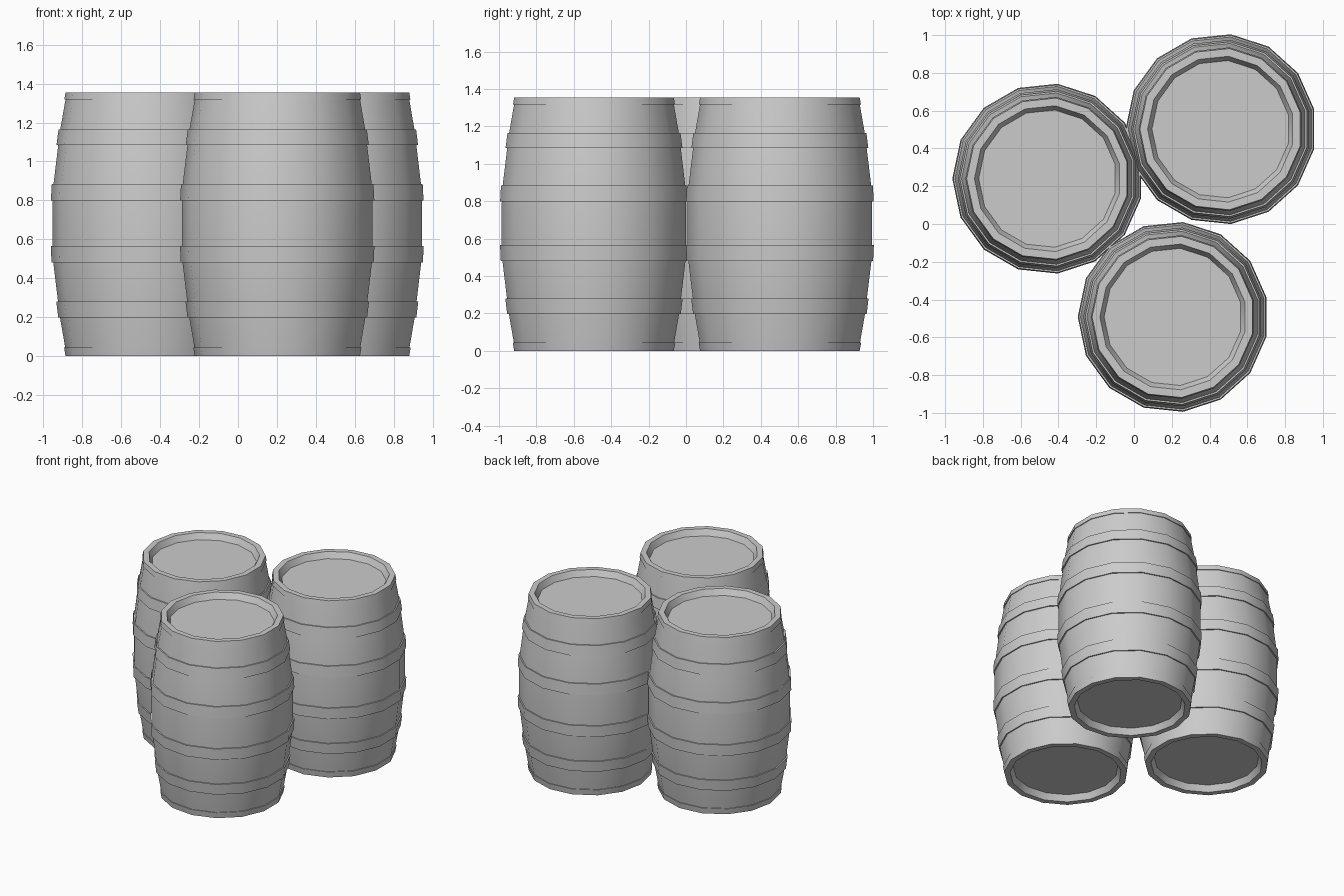
import bpy, bmesh, math

if "Cube" in bpy.data.objects:
    bpy.data.objects.remove(bpy.data.objects["Cube"])

SIDES = 15
HEIGHT = 1.355

# outer stave curve (z, radius)
STAVES = [(0.0, 0.423), (0.2, 0.458), (0.48, 0.492), (0.565, 0.496),
          (0.79, 0.496), (0.875, 0.492), (1.155, 0.458), (HEIGHT, 0.423)]
# hoop bottom and top heights
HOOPS = [(0.0, 0.045), (0.197, 0.28), (0.48, 0.565), (0.80, 0.885),
         (1.085, 1.165), (1.318, HEIGHT)]
CENTRES = [(-0.457, 0.24), (0.46, 0.502), (0.207, -0.492)]


def stave_radius(z):
    for (z0, r0), (z1, r1) in zip(STAVES, STAVES[1:]):
        if z <= z1:
            return r0 + (r1 - r0) * (z - z0) / (z1 - z0)
    return STAVES[-1][1]


def lathe(name, profile, location, cap=False, closed=False):
    """Spin (radius, z) points around z; optionally fill both ends."""
    bm = bmesh.new()
    rings = []
    for r, z in profile:
        angles = [math.pi + math.tau * i / SIDES for i in range(SIDES)]
        rings.append([bm.verts.new((r * math.cos(a), r * math.sin(a), z))
                      for a in angles])
    pairs = list(zip(rings, rings[1:]))
    if closed:
        pairs.append((rings[-1], rings[0]))
    for low, high in pairs:
        for i in range(SIDES):
            j = (i + 1) % SIDES
            bm.faces.new((low[i], low[j], high[j], high[i]))
    if cap:
        bm.faces.new(rings[0][::-1])
        bm.faces.new(rings[-1])
    bmesh.ops.recalc_face_normals(bm, faces=bm.faces)
    mesh = bpy.data.meshes.new(name)
    bm.to_mesh(mesh)
    bm.free()
    obj = bpy.data.objects.new(name, mesh)
    obj.location = (*location, 0)
    bpy.context.collection.objects.link(obj)
    bpy.ops.object.select_all(action='DESELECT')
    obj.select_set(True)
    bpy.context.view_layer.objects.active = obj
    bpy.ops.object.shade_smooth_by_angle(angle=math.radians(30))
    return obj


for n, (x, y) in enumerate(CENTRES, 1):
    # body with recessed lid and base
    body = [(0.365, 0.045), (0.388, 0.0)]
    body += [(r, z) for z, r in STAVES]
    body += [(0.388, HEIGHT), (0.365, HEIGHT - 0.045)]
    lathe(f"barrel_body_{n}", body, (x, y), cap=True)

    # hoops standing slightly proud of the staves
    for k, (z0, z1) in enumerate(HOOPS, 1):
        r0, r1 = stave_radius(z0), stave_radius(z1)
        proud = 0.006 if k in (1, len(HOOPS)) else 0.009
        lathe(f"barrel_hoop_{n}_{k}",
              [(r0 - 0.004, z0), (r0 + proud, z0),
               (r1 + proud, z1), (r1 - 0.004, z1)], (x, y), closed=True)
